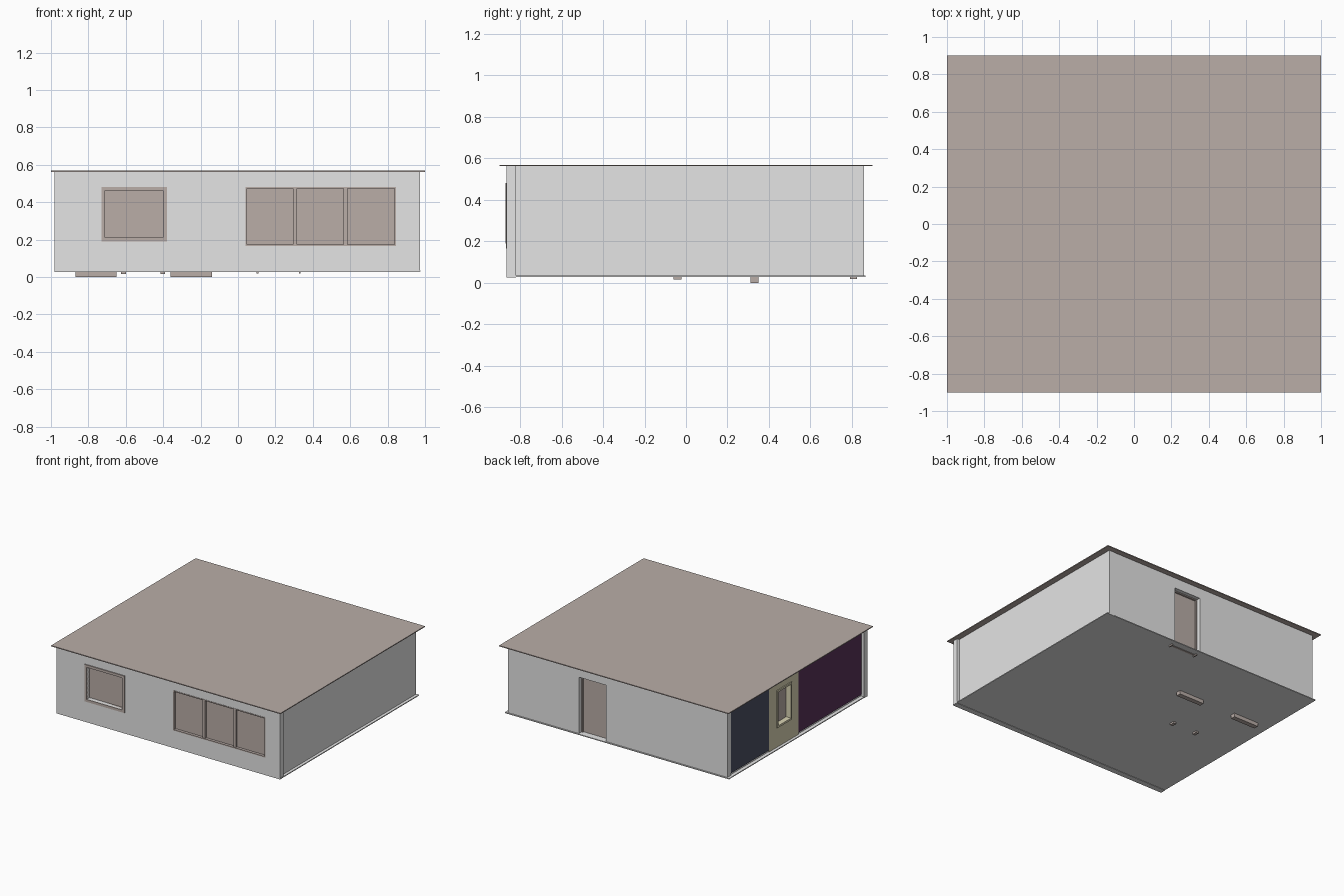
import bpy, bmesh
from mathutils import Matrix, Vector

if "Cube" in bpy.data.objects:
    bpy.data.objects.remove(bpy.data.objects["Cube"])


def colour(name, r, g, b):
    m = bpy.data.materials.new(name)
    m.diffuse_color = (r, g, b, 1)
    m.use_nodes = True
    m.node_tree.nodes["Principled BSDF"].inputs["Base Color"].default_value = m.diffuse_color
    return m


GREY = colour("light grey wall", 0.78, 0.78, 0.78)
TAUPE = colour("taupe", 0.49, 0.42, 0.39)
PURPLE = colour("dark purple", 0.10, 0.033, 0.10)
NAVY = colour("dark navy", 0.07, 0.078, 0.125)
CREAM = colour("cream", 0.70, 0.66, 0.46)

F, C = 0.036, 0.562   # floor top and ceiling underside


def boxes(name, mat, specs):
    """One object made of boxes given as (x0, x1, y0, y1, z0, z1)."""
    bm = bmesh.new()
    for x0, x1, y0, y1, z0, z1 in specs:
        mid = Vector(((x0 + x1) / 2, (y0 + y1) / 2, (z0 + z1) / 2))
        size = Vector((x1 - x0, y1 - y0, z1 - z0))
        bmesh.ops.create_cube(bm, size=1, matrix=Matrix.Translation(mid) @ Matrix.Diagonal(size.to_4d()))
    me = bpy.data.meshes.new(name)
    bm.to_mesh(me)
    bm.free()
    me.materials.append(mat)
    ob = bpy.data.objects.new(name, me)
    bpy.context.collection.objects.link(ob)
    return ob


def cut(ob, specs):
    """Cut box openings through an object."""
    for s in specs:
        tool = boxes("cutter", ob.data.materials[0], [s])
        mod = ob.modifiers.new("opening", 'BOOLEAN')
        mod.operation, mod.solver, mod.object = 'DIFFERENCE', 'EXACT', tool
        bpy.context.view_layer.objects.active = ob
        bpy.ops.object.modifier_apply(modifier=mod.name)
        bpy.data.objects.remove(tool)


def frame(x0, x1, z0, z1, w, y0, y1):
    """Four bars of a frame in the x-z plane."""
    return [(x0, x0 + w, y0, y1, z0, z1), (x1 - w, x1, y0, y1, z0, z1),
            (x0 + w, x1 - w, y0, y1, z0, z0 + w), (x0 + w, x1 - w, y0, y1, z1 - w, z1)]


# Slabs
boxes("floor", GREY, [(-0.98, 0.975, -0.864, 0.864, 0.029, F)])
boxes("ceiling", TAUPE, [(-1, 1, -0.9, 0.9, C, 0.569)])

# Front wall with two window openings
front = boxes("front_wall", GREY, [(-0.98, 0.972, -0.864, -0.82, 0.026, C)])
cut(front, [(-0.71, -0.40, -1, -0.7, 0.21, 0.465), (0.04, 0.845, -1, -0.7, 0.165, 0.48)])

# Right wall
boxes("right_wall", GREY, [(0.91, 0.952, -0.82, 0.858, F, C)])

# Back wall with doorway
back = boxes("back_wall", GREY, [(-0.96, 0.91, 0.81, 0.856, F, C)])
cut(back, [(0.10, 0.335, 0.7, 1, 0.0, 0.48)])

# Left wall with a small window, faced by one coloured panel for each room
left = boxes("left_wall", GREY, [(-0.952, -0.91, -0.82, 0.81, F, C)])
bath = boxes("cream_panel", CREAM, [(-0.958, -0.951, -0.03, 0.335, F, C)])
for ob in (left, bath):
    cut(ob, [(-1.1, -0.8, 0.065, 0.23, 0.20, 0.475)])
boxes("navy_panel", NAVY, [(-0.958, -0.951, 0.335, 0.835, 0.05, 0.55)])
boxes("purple_panel", PURPLE, [(-0.958, -0.951, -0.82, -0.03, 0.05, 0.55)])
boxes("purple_corner_strips", PURPLE, [(0.935, 0.962, -0.863, -0.82, 0.055, 0.535),
                                       (-0.962, -0.945, -0.863, -0.82, 0.055, 0.535)])

# Front windows: frames, mullions and recessed panes
boxes("left_window_frame", TAUPE, frame(-0.73, -0.38, 0.19, 0.482, 0.02, -0.871, -0.83))
boxes("left_window_pane", TAUPE, [(-0.71, -0.40, -0.833, -0.828, 0.21, 0.465)])
boxes("right_window_frame", TAUPE, frame(0.04, 0.845, 0.165, 0.48, 0.008, -0.867, -0.83)
      + [(x - 0.01, x + 0.01, -0.862, -0.83, 0.173, 0.472) for x in (0.305, 0.575)])
boxes("right_window_pane", TAUPE, [(0.04, 0.845, -0.845, -0.84, 0.165, 0.48)])

# Side window
boxes("side_window_frame", CREAM, [(-0.965, -0.915, 0.055, 0.07, 0.19, 0.485),
                                   (-0.965, -0.915, 0.225, 0.24, 0.19, 0.485),
                                   (-0.965, -0.915, 0.07, 0.225, 0.19, 0.205),
                                   (-0.965, -0.915, 0.07, 0.225, 0.47, 0.485)])
boxes("side_window_pane", TAUPE, [(-0.923, -0.918, 0.065, 0.23, 0.20, 0.475)])

# Entrance door, recessed, with frame legs reaching below the floor
boxes("entrance_door", TAUPE, [(0.11, 0.325, 0.795, 0.812, 0.026, 0.475)])
boxes("entrance_frame", TAUPE, [(0.10, 0.11, 0.79, 0.825, 0.018, 0.48),
                                (0.325, 0.335, 0.79, 0.825, 0.018, 0.48),
                                (0.11, 0.325, 0.79, 0.825, 0.472, 0.48)])

# Interior partitions with doorways
rooms = boxes("bath_partition", GREY, [(-0.91, -0.05, 0.31, 0.35, F, C)])
cut(rooms, [(x, x + 0.22, 0.2, 0.5, 0, 0.48) for x in (-0.87, -0.36)])
bed = boxes("bedroom_partition", GREY, [(-0.91, -0.05, -0.06, -0.02, F, C)])
cut(bed, [(-0.62, -0.39, -0.2, 0.1, 0, 0.48)])
boxes("cross_partitions", GREY, [(-0.09, -0.05, 0.35, 0.81, F, C), (-0.43, -0.40, 0.35, 0.81, F, C),
                                 (-0.09, -0.05, -0.82, -0.06, F, C), (0.37, 0.40, 0.57, 0.81, F, C)])

# Interior doors, which reach slightly below the floor
boxes("bath_doors", TAUPE, [(x, x + 0.22, 0.311, 0.349, 0.0, 0.48) for x in (-0.87, -0.36)])
boxes("bedroom_door_frame", TAUPE, [(x, x + 0.025, -0.06, -0.022, 0.015, 0.48) for x in (-0.625, -0.415)])
